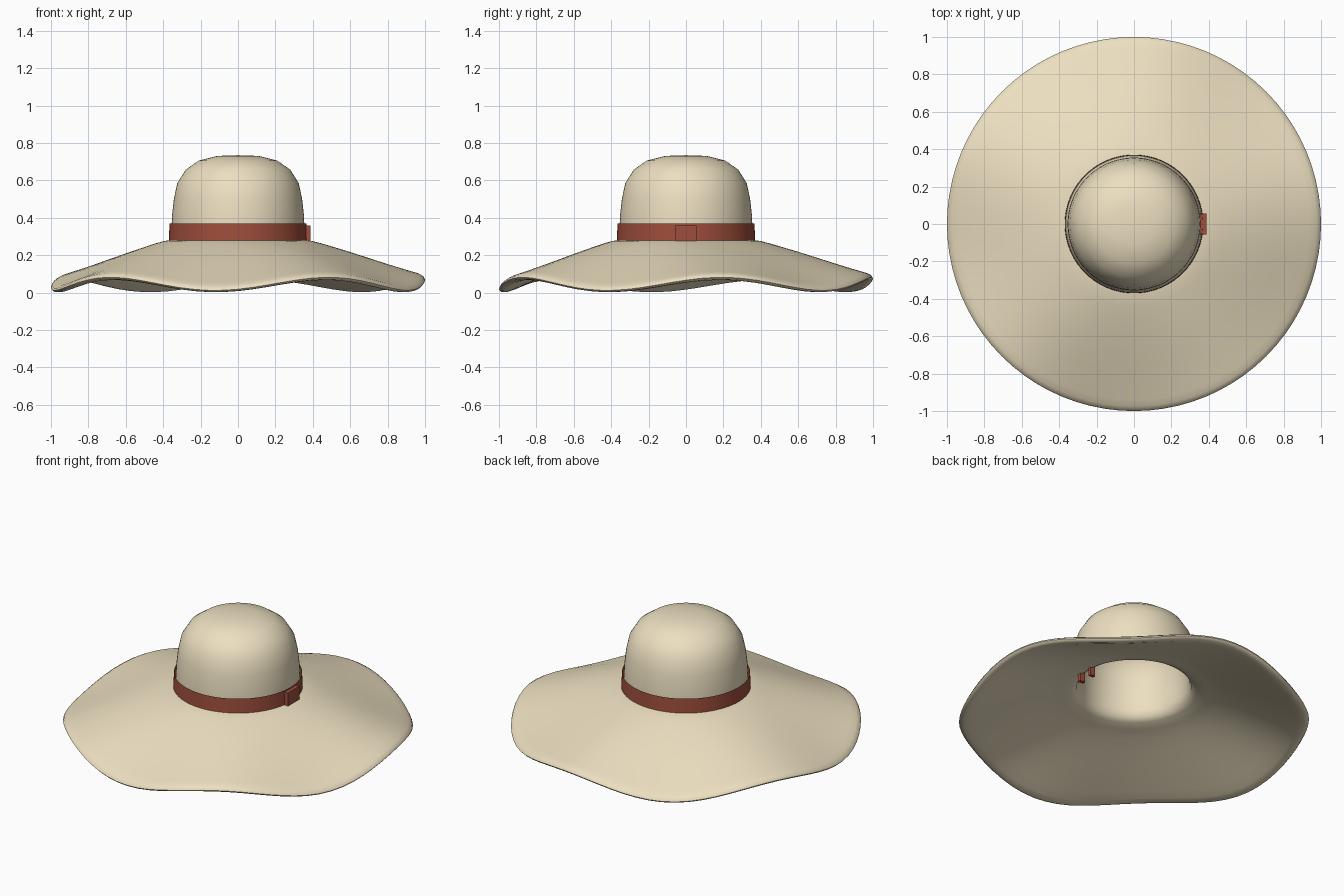
import bpy
import bmesh
from math import cos, pi, radians

default = bpy.data.objects.get("Cube")
if default:
    bpy.data.objects.remove(default, do_unlink=True)


def material(name, rgb):
    mat = bpy.data.materials.new(name)
    mat.use_nodes = True
    mat.diffuse_color = (*rgb, 1)
    mat.node_tree.nodes["Principled BSDF"].inputs["Base Color"].default_value = (*rgb, 1)
    return mat


def finish(bm, name, mat):
    bmesh.ops.recalc_face_normals(bm, faces=bm.faces)
    mesh = bpy.data.meshes.new(name)
    bm.to_mesh(mesh)
    bm.free()
    mesh.materials.append(mat)
    obj = bpy.data.objects.new(name, mesh)
    bpy.context.collection.objects.link(obj)
    bpy.ops.object.select_all(action="DESELECT")
    obj.select_set(True)
    bpy.context.view_layer.objects.active = obj
    bpy.ops.object.shade_smooth_by_angle(angle=radians(50))


def lathe(profile, segments=80):
    """Spin (radius, height) points around the z axis."""
    bm = bmesh.new()
    verts = [bm.verts.new((r, 0, z)) for r, z in profile]
    edges = [bm.edges.new(pair) for pair in zip(verts, verts[1:])]
    bmesh.ops.spin(bm, geom=verts + edges, cent=(0, 0, 0), axis=(0, 0, 1),
                   angle=2 * pi, steps=segments, use_duplicate=False)
    bmesh.ops.remove_doubles(bm, verts=bm.verts, dist=0.0005)
    return bm


def box(name, size, centre, mat):
    bm = bmesh.new()
    bmesh.ops.create_cube(bm, size=1)
    bmesh.ops.scale(bm, vec=size, verts=bm.verts)
    bmesh.ops.translate(bm, vec=centre, verts=bm.verts)
    finish(bm, name, mat)


felt = material("felt", (0.84, 0.74, 0.53))
leather = material("leather", (0.34, 0.075, 0.045))

# Hat body: thick felt, from the crown top out to the lip and back inside
crown = [(0, 0.735), (0.11, 0.731), (0.21, 0.706), (0.28, 0.657),
         (0.325, 0.585), (0.343, 0.5), (0.352, 0.42), (0.355, 0.36)]
brim = [(0.356, 0.3), (0.364, 0.281), (0.40, 0.275), (0.44, 0.264), (0.5, 0.245),
        (0.6, 0.211), (0.7, 0.174), (0.8, 0.136), (0.88, 0.106), (0.94, 0.084),
        (0.975, 0.071), (0.995, 0.058), (1.0, 0.047), (0.992, 0.038), (0.97, 0.035)]
underside = [(0.94, 0.043), (0.88, 0.066), (0.8, 0.096), (0.7, 0.134),
             (0.6, 0.171), (0.5, 0.205), (0.42, 0.229), (0.36, 0.24)]
lining = [(0.33, 0.26), (0.318, 0.3), (0.315, 0.36), (0.312, 0.42), (0.303, 0.5),
          (0.287, 0.57), (0.25, 0.625), (0.19, 0.668), (0.1, 0.692), (0, 0.695)]
body = lathe(crown + brim + underside + lining)

# Five soft waves around the brim, growing towards the edge
for v in body.verts:
    r = v.co.xy.length
    if r > 0.38:
        angle = v.co.xy.angle_signed((1, 0))
        grow = ((r - 0.36) / 0.64) ** 1.5
        v.co.z -= 0.035 * grow * cos(5 * (angle - radians(263)))
finish(body, "hat_body", felt)

# Thin strip around the foot of the crown
finish(lathe([(0.37, 0.278), (0.366, 0.369)]), "hat_band", leather)

# Flat keeper on the left of the band, with two prongs through the brim
box("band_keeper", (0.035, 0.114, 0.084), (0.371, 0, 0.318), leather)
for side, word in ((1, "back"), (-1, "front")):
    box(f"keeper_prong_{word}", (0.035, 0.02, 0.12), (0.353, side * 0.045, 0.25), leather)
